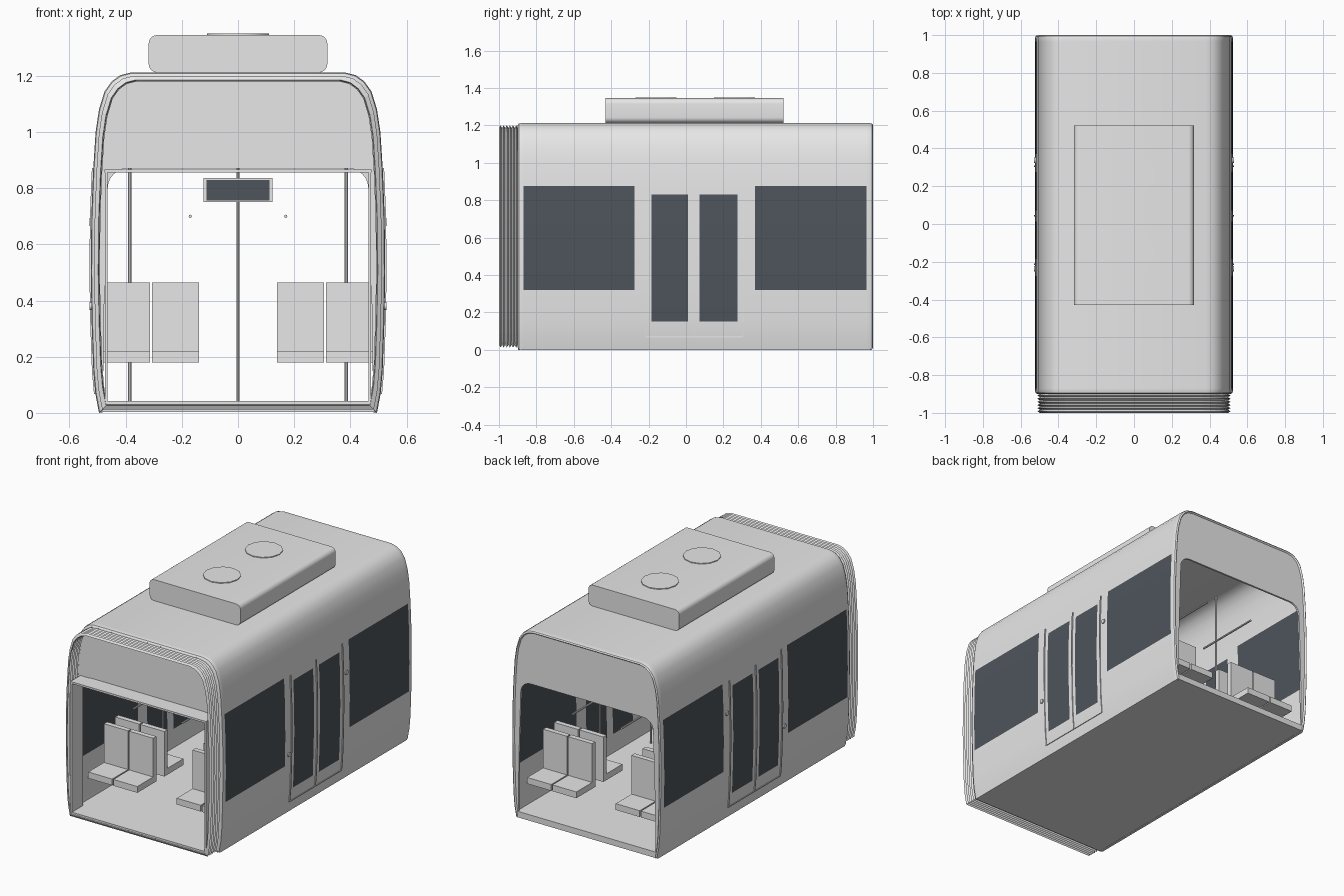
import bpy, bmesh, math

cube = bpy.data.objects.get("Cube")
if cube:
    bpy.data.objects.remove(cube, do_unlink=True)


def material(name, rgb):
    m = bpy.data.materials.new(name)
    m.use_nodes = True
    m.diffuse_color = (*rgb, 1)
    m.node_tree.nodes["Principled BSDF"].inputs["Base Color"].default_value = (*rgb, 1)
    return m


GREY = material("light grey", (0.8, 0.8, 0.8))
GLASS = material("dark glass", (0.075, 0.09, 0.105))


def finish(name, bm, mats=(GREY,), thickness=0, offset=-1, smooth=None):
    """Turn a bmesh into an object, optionally thickened and smooth shaded."""
    mesh = bpy.data.meshes.new(name)
    bm.to_mesh(mesh)
    bm.free()
    for m in mats:
        mesh.materials.append(m)
    ob = bpy.data.objects.new(name, mesh)
    bpy.context.collection.objects.link(ob)
    bpy.ops.object.select_all(action="DESELECT")
    ob.select_set(True)
    bpy.context.view_layer.objects.active = ob
    if thickness:
        mod = ob.modifiers.new("thickness", "SOLIDIFY")
        mod.thickness, mod.offset = thickness, offset
        bpy.ops.object.modifier_apply(modifier=mod.name)
    if smooth:
        bpy.ops.object.shade_smooth_by_angle(angle=math.radians(smooth))
    return ob


def box(name, x, y, z, mat=GREY):
    bm = bmesh.new()
    bmesh.ops.create_cube(bm, size=1)
    for v in bm.verts:
        v.co = [lo + (c + 0.5) * (hi - lo) for c, (lo, hi) in zip(v.co, (x, y, z))]
    return finish(name, bm, (mat,))


def rod(name, start, axis, length, radius, sides=8):
    """Cylinder that begins at start and runs along axis x, y or z."""
    bm = bmesh.new()
    bmesh.ops.create_cone(bm, cap_ends=True, segments=sides, radius1=radius,
                          radius2=radius, depth=length)
    k = "xyz".index(axis)
    for v in bm.verts:
        a, b, c = v.co
        c += length / 2
        p = [(c, a, b), (b, c, a), (a, b, c)][k]
        v.co = [s + q for s, q in zip(start, p)]
    return finish(name, bm, smooth=40)


def loft(sections, closed=False):
    """Skin of quads through equal-length lists of points."""
    bm = bmesh.new()
    rows = [[bm.verts.new(p) for p in s] for s in sections]
    n = len(rows[0])
    for a, b in zip(rows, rows[1:]):
        for i in range(n if closed else n - 1):
            j = (i + 1) % n
            bm.faces.new((a[i], b[i], b[j], a[j]))
    return bm


# Cross-section of the carriage, right half from sill to roof, then mirrored
HALF = [(0.495, 0), (0.508, 0.07), (0.515, 0.15), (0.521, 0.32), (0.524, 0.5),
        (0.522, 0.7), (0.517, 0.83), (0.515, 0.875), (0.507, 1.0), (0.495, 1.08),
        (0.475, 1.145), (0.45, 1.18), (0.42, 1.202), (0.38, 1.212)]
PROFILE = HALF + [(-x, z) for x, z in reversed(HALF)]


def inset(a, y, points=PROFILE, mid=0.606):
    return [(x * (1 - a / 0.52), y, mid + (z - mid) * (1 - a / mid)) for x, z in points]


def side_x(z):
    """Half width of the carriage at a height."""
    for (x0, z0), (x1, z1) in zip(HALF, HALF[1:]):
        if z0 <= z <= z1:
            return x0 + (x1 - x0) * (z - z0) / (z1 - z0)


# Body shell with windows and door panes coloured by position
stations = [(0.012, -0.9), (0.003, -0.894), (0, -0.882)]
stations += [(0, y) for y in (-0.87, -0.275, -0.185, 0.012, 0.072, 0.275, 0.37, 0.965)]
stations += [(0, 0.982), (0.003, 0.994), (0.01, 1.0)]
PANES = [(-0.87, -0.275, 0.32, 0.875), (0.37, 0.965, 0.32, 0.875),
         (-0.185, 0.012, 0.15, 0.83), (0.072, 0.275, 0.15, 0.83)]
shell = loft([inset(a, y) for a, y in stations])
for f in shell.faces:
    c = f.calc_center_median()
    f.material_index = any(y0 < c.y < y1 and z0 < c.z < z1 for y0, y1, z0, z1 in PANES)
finish("body_shell", shell, (GREY, GLASS), 0.014, smooth=35)

# Floor
box("floor", (-0.488, 0.488), (-0.895, 0.995), (0.004, 0.042))

# End walls, each with a round-cornered passage
ARCH = [(0.482, 0.0), (0.476, 0.4), (0.464, 0.79)]
ARCH += [(0.394 + 0.07 * math.cos(t), 0.8 + 0.07 * math.sin(t))
         for t in [math.radians(d) for d in range(0, 91, 15)]]
ARCH += [(-x, z) for x, z in reversed(ARCH)]
for name, y in (("front_end_wall", -0.893), ("back_end_wall", 0.985)):
    bm = bmesh.new()
    outline = inset(0.012, y) + [(x, y, z) for x, z in reversed(ARCH)]
    bm.faces.new([bm.verts.new(p) for p in outline])
    finish(name, bm, thickness=0.012, offset=0)

# Folded gangway bellows and its lining
folds = [inset(0.012 if i % 2 else 0.026, -1 + 0.1 * i / 12) for i in range(13)]
finish("gangway_bellows", loft(folds, closed=True), thickness=0.006)
box("gangway_ceiling", (-0.475, 0.475), (-0.998, -0.89), (0.855, 0.867))
box("gangway_floor", (-0.475, 0.475), (-0.998, -0.89), (0.03, 0.042))

for s, side in ((1, "left"), (-1, "right")):
    box(side + "_gangway_panel", sorted((s * 0.464, s * 0.474)), (-0.998, -0.89),
        (0.042, 0.855))

    # Door seals that follow the curve of the side
    zs = [0.07, 0.15, 0.32, 0.5, 0.7, 0.83, 0.872]
    for label, y in (("front", -0.214), ("middle", 0.043), ("back", 0.305)):
        strip = loft([[(s * (side_x(z) + 0.002), y + d, z) for z in zs]
                      for d in (-0.004, 0.004)])
        finish(f"{side}_{label}_door_seal", strip, thickness=0.006, offset=0)
    x = s * side_x(0.07)
    box(side + "_door_sill", sorted((x - s * 0.004, x + s * 0.004)),
        (-0.214, 0.305), (0.067, 0.073))

    # Door buttons
    for y, z in ((-0.237, 0.38), (0.338, 0.68)):
        rod(side + "_door_button", (s * 0.523 - 0.006, y, z), "x", 0.012, 0.014, 12)

    # Seats, in pairs standing back to back on both sides of the doors
    for group, mid in (("front", -0.58), ("back", 0.67)):
        for d in (-1, 1):
            for x0, x1 in ((0.138, 0.306), (0.314, 0.482)):
                xs = sorted((s * x0, s * x1))
                name = f"{side}_{group}_seat"
                box(name + "_cushion", xs, sorted((mid + d * 0.04, mid + d * 0.23)),
                    (0.18, 0.22))
                box(name + "_backrest", xs, sorted((mid + d * 0.04, mid + d * 0.072)),
                    (0.18, 0.465))
        # Overhead handrail
        rod(f"{side}_{group}_handrail", (s * 0.17, mid - 0.22, 0.7), "y", 0.44, 0.006)

    # Grab poles beside the doors
    for y in (-0.2, 0.31):
        rod(side + "_grab_pole", (s * 0.385, y, 0.04), "z", 1.155, 0.006)

# Centre pole and hanging information display
rod("centre_pole", (0, 0.045, 0.04), "z", 1.16, 0.006)
box("display_case", (-0.122, 0.122), (0.02, 0.07), (0.75, 0.836))
for name, y in (("front_display_screen", 0.018), ("back_display_screen", 0.072)):
    box(name, (-0.112, 0.112), (y - 0.003, y + 0.003), (0.757, 0.829), GLASS)

# Roof unit with rounded long edges
ring = []
for cx, cz, start in ((0.288, 1.315, 0), (-0.288, 1.315, 90),
                      (-0.288, 1.242, 180), (0.288, 1.242, 270)):
    for d in range(0, 91, 15):
        t = math.radians(start + d)
        ring.append((cx + 0.03 * math.cos(t), cz + 0.03 * math.sin(t)))
unit = loft([[(x, y, z) for x, z in ring] for y in (-0.43, 0.522)], closed=True)
bmesh.ops.holes_fill(unit, edges=unit.edges[:], sides=0)
bmesh.ops.recalc_face_normals(unit, faces=unit.faces[:])
finish("roof_unit", unit, smooth=35)

# Fan covers
for name, y in (("front_fan_cover", -0.16), ("back_fan_cover", 0.26)):
    rod(name, (0, y, 1.34), "z", 0.01, 0.11, 12)
